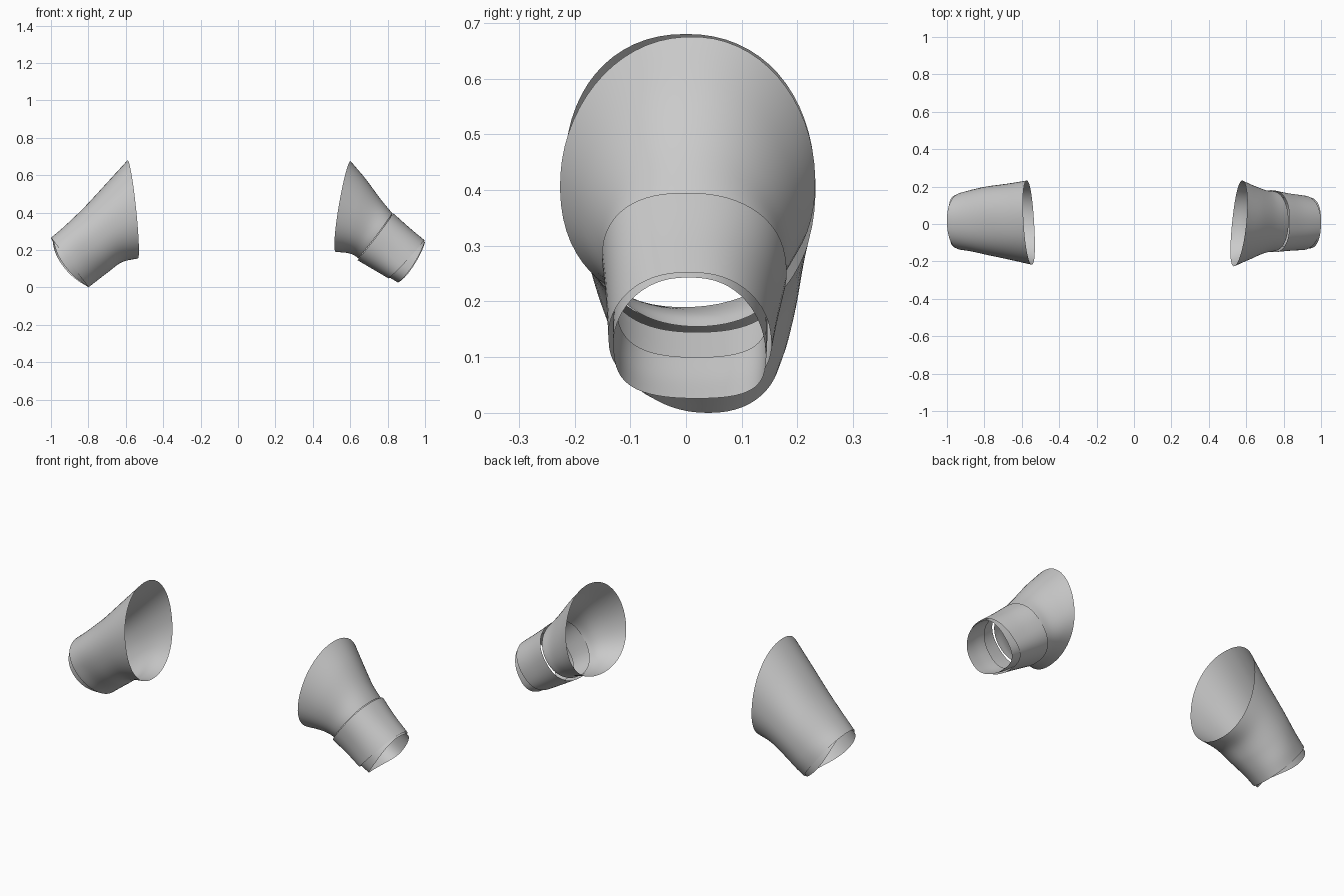
import bpy, bmesh, math
from mathutils import Vector

cube = bpy.data.objects.get("Cube")
if cube:
    bpy.data.objects.remove(cube, do_unlink=True)

grey = bpy.data.materials.new("cloth_grey")
grey.use_nodes = True
grey.diffuse_color = (0.6, 0.6, 0.6, 1)
bsdf = next(n for n in grey.node_tree.nodes if n.type == "BSDF_PRINCIPLED")
bsdf.inputs["Base Color"].default_value = grey.diffuse_color
bsdf.inputs["Roughness"].default_value = 0.7

SIDES, STEPS = 64, 8


def soft(v, p):
    return math.copysign(abs(v) ** p, v)


def ring(spec, square):
    """Closed loop through its top, back, bottom and front points."""
    top, back, low, front = (Vector(p) for p in spec)
    mid = (top + back + low + front) / 4
    saddle = (top + low - back - front) / 4
    loop = []
    for i in range(SIDES):
        a = math.tau * i / SIDES
        c, s = soft(math.cos(a), square), soft(math.sin(a), square)
        loop.append(mid + (top - low) / 2 * c + (back - front) / 2 * s
                    + saddle * math.cos(2 * a))
    return loop


def spline(a, b, c, d, t):
    return (b * 2 + (c - a) * t + (a * 2 - b * 5 + c * 4 - d) * t * t
            + (b * 3 - a - c * 3 + d) * t ** 3) / 2


def tube(name, specs, side=1, square=1.0):
    """Open cloth tube lofted smoothly through the rings."""
    keys = [ring(s, square) for s in specs]
    keys = ([[p * 2 - q for p, q in zip(keys[0], keys[1])]] + keys
            + [[p * 2 - q for p, q in zip(keys[-1], keys[-2])]])
    loops = []
    for k in range(1, len(keys) - 2):
        last = k == len(keys) - 3
        for j in range(STEPS + last):
            loops.append([spline(*pts, j / STEPS) for pts in zip(*keys[k - 1:k + 3])])
    bm = bmesh.new()
    rows = [[bm.verts.new((p.x * side, p.y, p.z)) for p in lp] for lp in loops]
    for r, n in zip(rows, rows[1:]):
        for i in range(SIDES):
            j = (i + 1) % SIDES
            quad = (r[i], r[j], n[j], n[i])
            bm.faces.new(quad if side < 0 else quad[::-1])
    mesh = bpy.data.meshes.new(name)
    bmesh.ops.recalc_face_normals(bm, faces=bm.faces)
    for f in bm.faces:
        f.smooth = True
    bm.to_mesh(mesh)
    bm.free()
    mesh.materials.append(grey)
    obj = bpy.data.objects.new(name, mesh)
    bpy.context.collection.objects.link(obj)
    return obj


# Right sleeve: one plain flared tube
tube("right_sleeve", [
    [(.59, 0, .68), (.575, .232, .42), (.535, .02, .155), (.545, -.217, .42)],
    [(.70, 0, .56), (.68, .215, .34), (.62, .03, .135), (.66, -.19, .34)],
    [(.82, 0, .43), (.79, .2, .25), (.69, .035, .085), (.77, -.165, .25)],
    [(.93, 0, .325), (.86, .185, .185), (.755, .04, .035), (.85, -.145, .185)],
    [(1.0, .005, .265), (.915, .17, .14), (.80, .04, .0), (.905, -.137, .14)],
], side=-1, square=.92)
# Turned-in hem of the right sleeve
tube("right_hem", [
    [(.93, .0, .317), (.85, .175, .19), (.76, .04, .045), (.84, -.137, .19)],
    [(.99, .005, .265), (.94, .16, .12), (.805, .04, .006), (.93, -.128, .12)],
], side=-1, square=.92)

# Left sleeve: flared upper part
tube("left_flare", [
    [(.60, 0, .675), (.58, .232, .42), (.525, .01, .19), (.533, -.226, .40)],
    [(.68, 0, .582), (.64, .205, .36), (.58, .02, .185), (.61, -.19, .35)],
    [(.76, 0, .475), (.70, .182, .3), (.615, .02, .175), (.68, -.157, .3)],
    [(.826, 0, .395), (.745, .175, .27), (.645, .02, .155), (.735, -.145, .27)],
], square=.95)
# Left sleeve: straight cuff with a slight overlap at the seam
tube("left_cuff", [
    [(.832, 0, .395), (.745, .18, .265), (.64, .02, .145), (.735, -.15, .265)],
    [(.91, 0, .325), (.82, .165, .2), (.725, .02, .095), (.81, -.143, .2)],
    [(.997, .005, .252), (.90, .153, .13), (.805, .015, .048), (.89, -.139, .13)],
], square=.85)
# Lining that pokes out of the left cuff
tube("left_lining", [
    [(.90, 0, .31), (.82, .145, .185), (.745, .02, .10), (.81, -.125, .185)],
    [(.95, 0, .278), (.88, .145, .145), (.80, .02, .06), (.87, -.13, .145)],
    [(1.0, .005, .243), (.935, .143, .11), (.855, .02, .026), (.93, -.13, .11)],
], square=.85)
